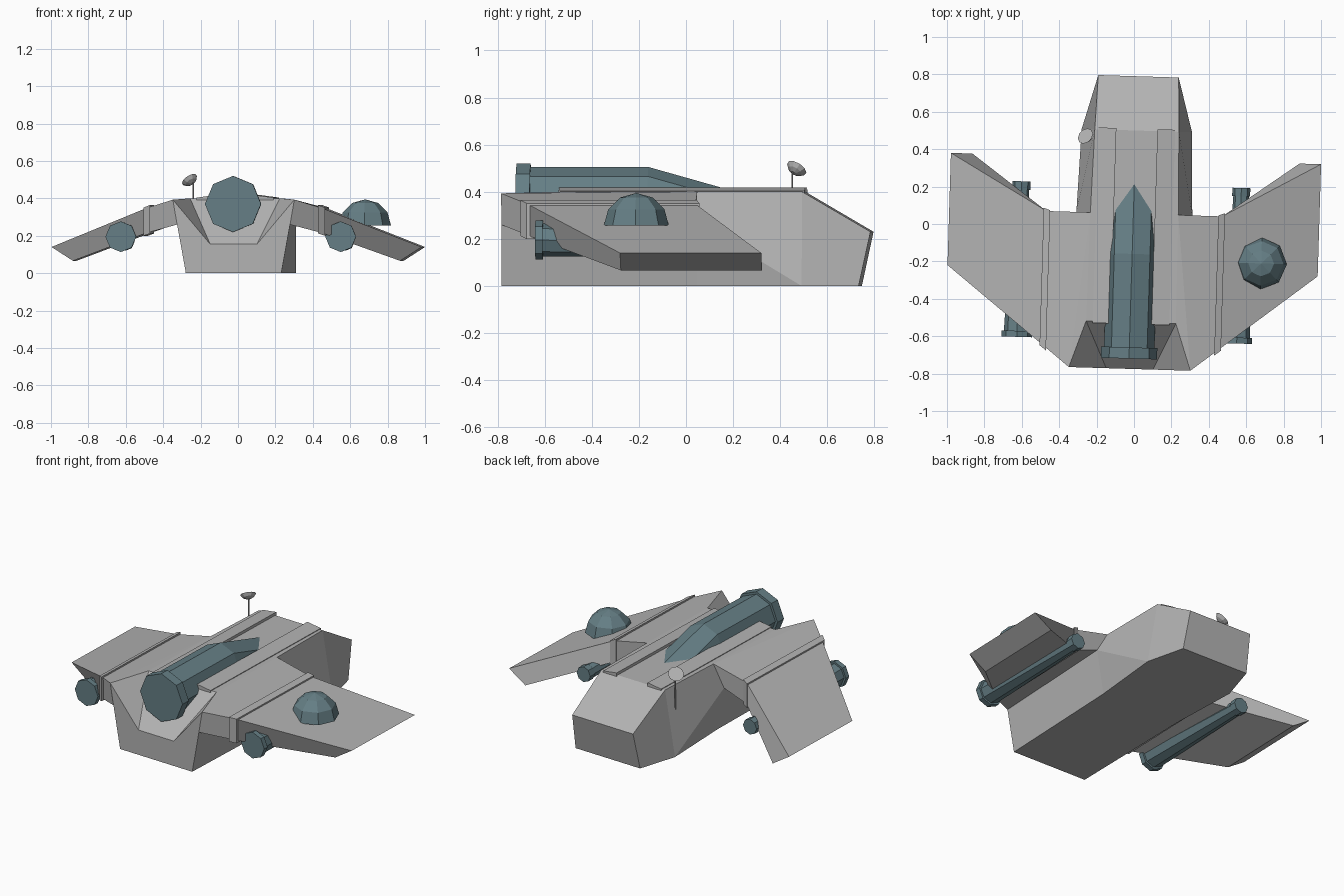
import bpy, bmesh, math
from mathutils import Vector

cube = bpy.data.objects.get("Cube")
if cube:
    bpy.data.objects.remove(cube, do_unlink=True)

YAW = math.radians(-1.75)  # the whole ship sits slightly turned


def material(name, rgb):
    m = bpy.data.materials.new(name)
    m.use_nodes = True
    m.diffuse_color = (*rgb, 1)
    m.node_tree.nodes["Principled BSDF"].inputs["Base Color"].default_value = (*rgb, 1)
    return m


HULL = material("hull grey", (0.45, 0.45, 0.45))
TEAL = material("dark teal", (0.13, 0.21, 0.235))


def finish(name, bm, mat):
    bmesh.ops.recalc_face_normals(bm, faces=bm.faces[:])
    mesh = bpy.data.meshes.new(name)
    bm.to_mesh(mesh)
    bm.free()
    mesh.materials.append(mat)
    obj = bpy.data.objects.new(name, mesh)
    obj.rotation_euler.z = YAW
    bpy.context.collection.objects.link(obj)
    return obj


def loft(name, sections, mat):
    """Skin a row of equal-length outlines and cap both ends."""
    bm = bmesh.new()
    rows = [[bm.verts.new(p) for p in s] for s in sections]
    n = len(rows[0])
    for a, b in zip(rows, rows[1:]):
        for i in range(n):
            j = (i + 1) % n
            bm.faces.new((a[i], a[j], b[j], b[i]))
    bm.faces.new(rows[0])
    bm.faces.new(rows[-1])
    return finish(name, bm, mat)


def ring(center, r, axis=(0, 1, 0), n=8):
    q = Vector(axis).to_track_quat('Z', 'Y')
    turn = 2 * math.pi / n
    return [Vector(center) + q @ Vector((r * math.cos(i * turn), r * math.sin(i * turn), 0))
            for i in range(n)]


# Fuselage: one half from named corners, then mirrored
P = {
    "floor_front": (0.255, -0.775, 0), "floor_mid": (0.265, 0.055, 0),
    "floor_rear": (0.295, 0.5, 0), "floor_tail": (0.228, 0.74, 0),
    "side_front": (0.302, -0.775, 0.26), "side_mid": (0.31, 0.055, 0.27),
    "corner": (0.325, -0.775, 0.393), "lip": (0.125, -0.775, 0.155),
    "deck_front": (0.24, -0.525, 0.4), "deck_mid": (0.235, 0.055, 0.4),
    "deck_rear": (0.225, 0.5, 0.4), "tail": (0.215, 0.79, 0.23),
}
for key in ("floor_front", "floor_mid", "floor_rear", "floor_tail", "lip",
            "deck_front", "deck_mid", "deck_rear", "tail"):
    P["c_" + key] = (0, *P[key][1:])
FACES = [
    "c_floor_front floor_front floor_mid c_floor_mid",
    "c_floor_mid floor_mid floor_rear c_floor_rear",
    "c_floor_rear floor_rear floor_tail c_floor_tail",
    "c_floor_front floor_front lip c_lip",
    "floor_front side_front corner lip",
    "c_lip lip deck_front c_deck_front",
    "lip corner deck_front",
    "deck_front corner deck_mid",
    "c_deck_front deck_front deck_mid c_deck_mid",
    "c_deck_mid deck_mid deck_rear c_deck_rear",
    "c_deck_rear deck_rear tail c_tail",
    "c_tail tail floor_tail c_floor_tail",
    "floor_front floor_mid side_mid side_front",
    "side_front side_mid deck_mid corner",
    "floor_mid floor_rear side_mid",
    "side_mid floor_rear deck_rear deck_mid",
    "floor_rear floor_tail tail deck_rear",
]
bm = bmesh.new()
verts = {k: bm.verts.new(p) for k, p in P.items()}
for f in FACES:
    bm.faces.new([verts[k] for k in f.split()])
bmesh.ops.mirror(bm, geom=bm.verts[:] + bm.edges[:] + bm.faces[:], axis='X', merge_dist=0.0001)
bmesh.ops.remove_doubles(bm, verts=bm.verts[:], dist=0.0001)
finish("fuselage", bm, HULL)


def slab(x_top, x_low, front, back, top, low):
    return [(x_top, front, top), (x_top, back, top), (x_low, back, low), (x_low, front, low)]


def flip(sections, s):
    return [[(s * x, y, z) for x, y, z in sec] for sec in sections]


for side, s in (("left", 1), ("right", -1)):
    # Wing: root panel, then swept outer panel
    root = [P[k] for k in ("corner", "deck_mid", "side_mid", "side_front")]
    joint = slab(0.47, 0.47, -0.66, 0.055, 0.348, 0.215)
    tip = slab(0.99, 0.875, -0.25, 0.35, 0.14, 0.066)
    loft(side + "_wing", flip([root, joint, tip], s), HULL)

    # Raised collar round the wing joint
    collar = [slab(0.45, 0.45, -0.69, 0.06, 0.364, 0.212),
              slab(0.485, 0.485, -0.663, 0.072, 0.351, 0.2)]
    loft(side + "_wing_collar", flip(collar, s), HULL)

    # Wedge strip along the deck
    strip = [[(0.11, y, 0.39), (0.11, y, 0.417), (0.205, y, 0.404), (0.205, y, 0.39)]
             for y in (-0.535, 0.51)]
    loft(side + "_deck_strip", flip(strip, s), HULL)

    # Engine under the wing, with a flange at each end
    x = 0.568 if s > 0 else -0.608
    tube = [(-0.622, 0.195, 0.082), (-0.59, 0.195, 0.082), (-0.59, 0.195, 0.07),
            (0.165, 0.168, 0.042), (0.165, 0.168, 0.048), (0.21, 0.168, 0.048)]
    loft(side + "_engine", [ring((x, y, z), r) for y, z, r in tube], TEAL)

# Main engine, its rear end dipping into the deck
tube = [(-0.72, 0.37, 0.15), (-0.66, 0.37, 0.15), (-0.66, 0.37, 0.135),
        (-0.16, 0.37, 0.135), (0.23, 0.26, 0.135)]
loft("main_engine", [ring((-0.005, y, z), r) for y, z, r in tube], TEAL)

# Dome on the left wing
UP = (0, 0, 1)
R = 0.138
dome = [ring((0.686, -0.19, 0.256 + R * math.sin(math.radians(a))),
             R * math.cos(math.radians(a)), UP) for a in (0, 30, 60, 89)]
loft("wing_dome", dome, TEAL)

# Dish antenna
loft("antenna_mast", [ring((-0.254, 0.443, z), 0.004, UP, 6) for z in (0.23, 0.485)], HULL)
aim = Vector((-0.5, 0.45, 0.74)).normalized()
hub = Vector((-0.274, 0.462, 0.5))
bowl = [ring(hub + aim * h, r, aim, 10)
        for h, r in ((-0.028, 0.012), (-0.018, 0.032), (0, 0.046))]
loft("antenna_dish", bowl, HULL)
